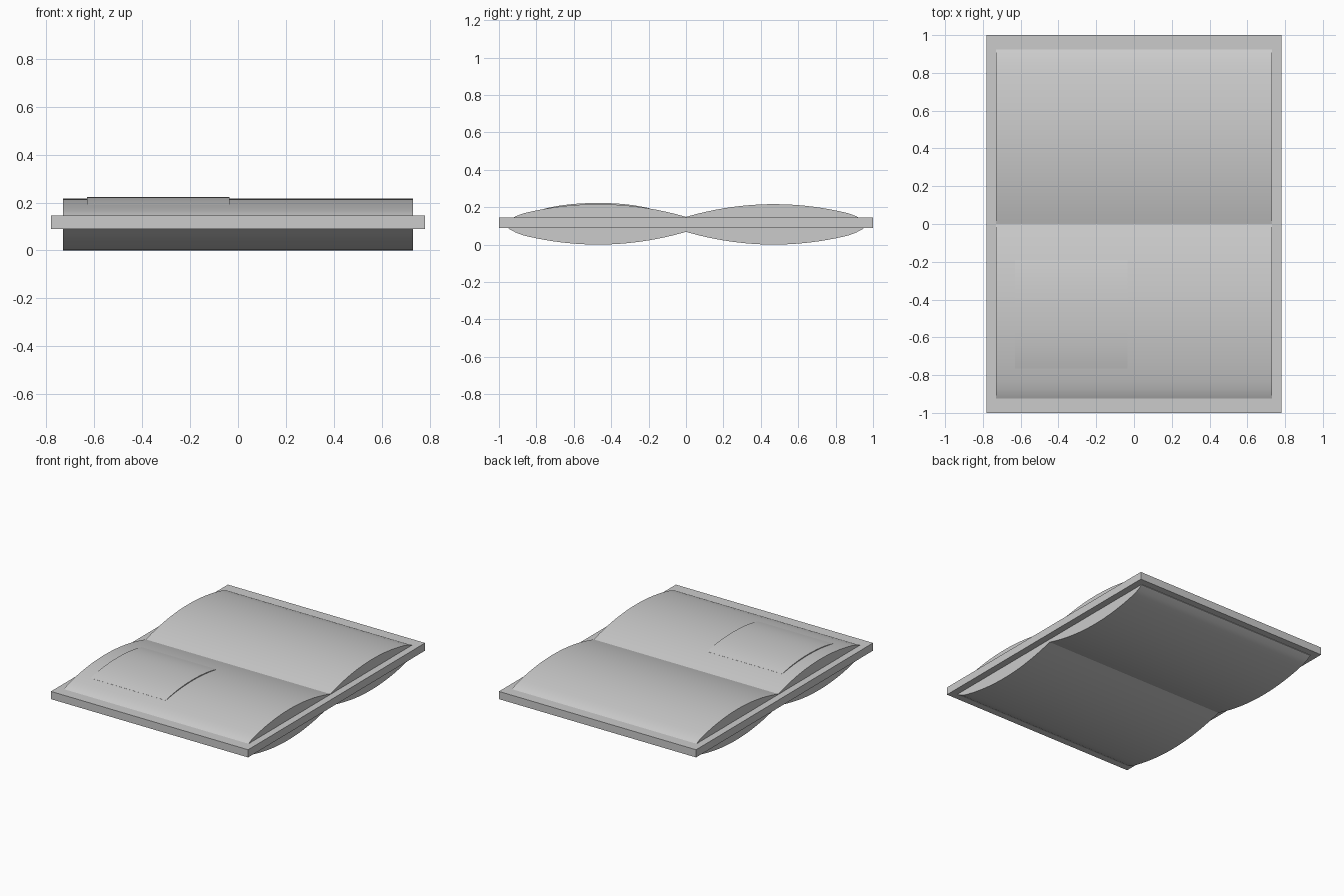
import bpy, bmesh, math

if "Cube" in bpy.data.objects:
    bpy.data.objects.remove(bpy.data.objects["Cube"])


def prism(name, profile, x0, x1):
    """Extrude a closed (y, z) profile along x."""
    bm = bmesh.new()
    face = bm.faces.new([bm.verts.new((x0, y, z)) for y, z in profile])
    ext = bmesh.ops.extrude_face_region(bm, geom=[face])
    for v in ext["geom"]:
        if isinstance(v, bmesh.types.BMVert):
            v.co.x = x1
    bmesh.ops.recalc_face_normals(bm, faces=bm.faces)
    me = bpy.data.meshes.new(name)
    bm.to_mesh(me)
    bm.free()
    ob = bpy.data.objects.new(name, me)
    bpy.context.collection.objects.link(ob)
    bpy.context.view_layer.objects.active = ob
    ob.select_set(True)
    bpy.ops.object.shade_smooth_by_angle(angle=math.radians(20))
    ob.select_set(False)
    return ob


MID = 0.1085


def bulge(y):
    """Half thickness of the padded body: two humps, blunt outer ends."""
    t = abs(y)
    h = 0.108 - 0.068 * ((t - 0.47) / 0.47) ** 2
    if t > 0.86:
        h -= 0.012 * ((t - 0.86) / 0.08) ** 2
    return h


# Rectangular border slab
prism("border", [(-1, 0.09), (1, 0.09), (1, 0.145), (-1, 0.145)], -0.78, 0.78)

# Double-humped body, same curve above and below the border
N = 48
ys = [-0.95 + 1.9 * i / N for i in range(N + 1)]
prism("humped_pages",
      [(y, MID + bulge(y)) for y in ys] + [(y, MID - bulge(y)) for y in reversed(ys)],
      -0.73, 0.73)

# Thin raised panel on the front left hump
ps = [-0.765 + 0.575 * i / 20 for i in range(21)]
lift = lambda y: 0.006 * max(0, 1 - ((y + 0.4775) / 0.2875) ** 4)
prism("raised_panel",
      [(y, MID + bulge(y) + lift(y) + 0.0005) for y in ps]
      + [(y, MID + bulge(y) - 0.01) for y in reversed(ps)],
      -0.63, -0.035)
